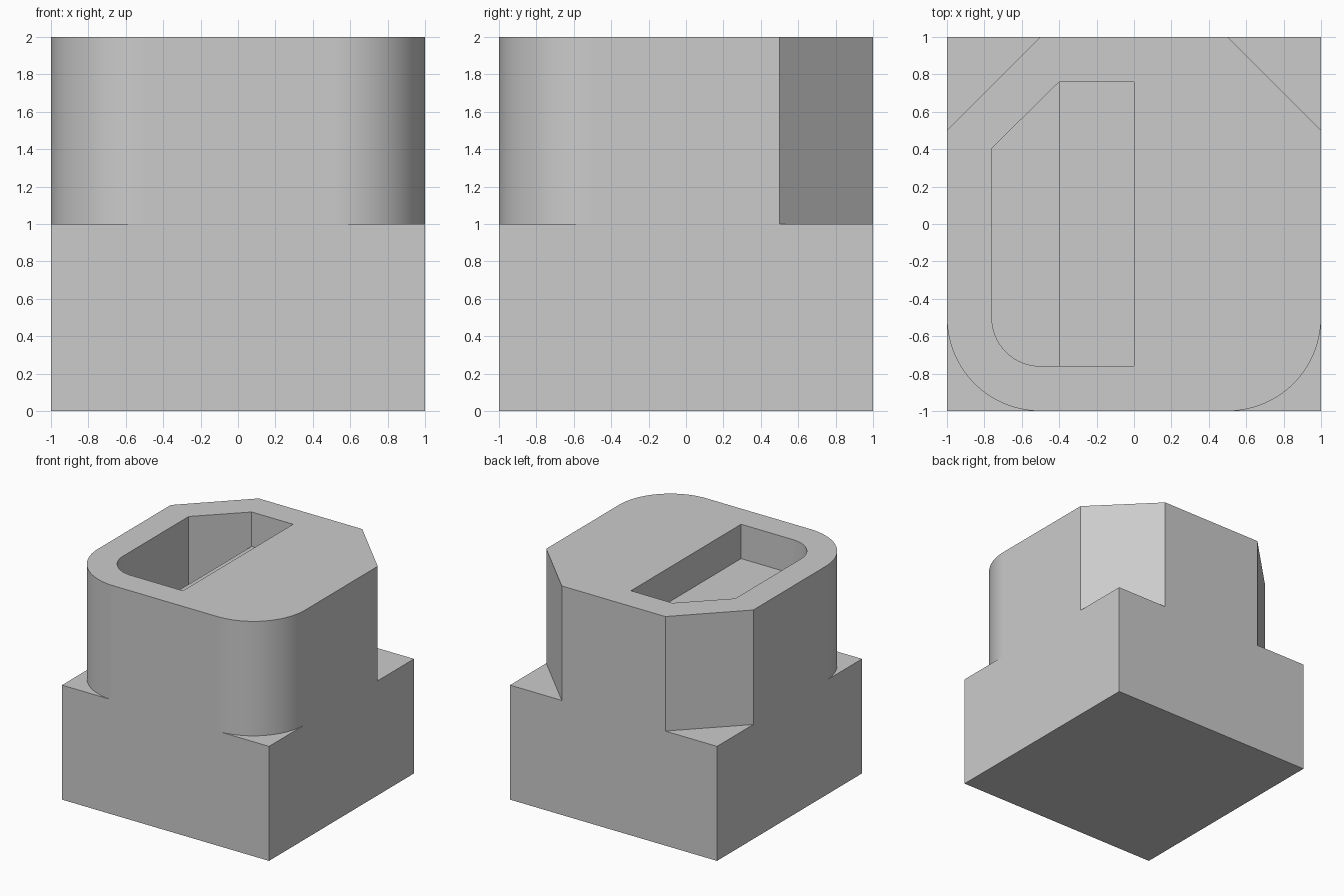
import bpy, bmesh
from math import sin, cos, pi, radians

cube = bpy.data.objects.get("Cube")
if cube:
    bpy.data.objects.remove(cube, do_unlink=True)

grey = bpy.data.materials.new("plain grey")
grey.use_nodes = True
grey.diffuse_color = (0.6, 0.6, 0.6, 1)
grey.node_tree.nodes["Principled BSDF"].inputs["Base Color"].default_value = (0.6, 0.6, 0.6, 1)


def prism(name, outline, bottom, top):
    """Extrude a flat outline between two heights."""
    bm = bmesh.new()
    face = bm.faces.new([bm.verts.new((x, y, bottom)) for x, y in outline])
    made = bmesh.ops.extrude_face_region(bm, geom=[face])["geom"]
    for v in made:
        if isinstance(v, bmesh.types.BMVert):
            v.co.z = top
    bmesh.ops.recalc_face_normals(bm, faces=bm.faces)
    mesh = bpy.data.meshes.new(name)
    bm.to_mesh(mesh)
    bm.free()
    mesh.materials.append(grey)
    obj = bpy.data.objects.new(name, mesh)
    bpy.context.collection.objects.link(obj)
    return obj


def arc(cx, cy, r, start, steps=32):
    """Quarter circle of points, counter-clockwise from the start angle."""
    return [(cx + r * cos(start + pi / 2 * i / steps),
             cy + r * sin(start + pi / 2 * i / steps)) for i in range(steps + 1)]


def cut(target, outline, bottom, top):
    """Remove a prism from the target."""
    cutter = prism("cutter", outline, bottom, top)
    cutter.hide_render = True
    mod = target.modifiers.new("cut", 'BOOLEAN')
    mod.operation = 'DIFFERENCE'
    mod.solver = 'EXACT'
    mod.object = cutter
    bpy.context.view_layer.objects.active = target
    bpy.ops.object.modifier_apply(modifier=mod.name)
    bpy.data.objects.remove(cutter, do_unlink=True)


# Solid block
body = prism("stepped_block", [(-1, -1), (1, -1), (1, 1), (-1, 1)], 0, 2)

# Upper half: rounded front corners, chamfered back corners
round_corner = arc(0.5, -0.5, 0.5, -pi / 2) + [(1.2, -0.5), (1.2, -1.2), (0.5, -1.2)]
chamfer_corner = [(1.2, 0.3), (1.2, 1.2), (0.3, 1.2)]
for side in (1, -1):
    for corner in (round_corner, chamfer_corner):
        cut(body, [(side * x, y) for x, y in corner], 1, 2.2)

# Pocket on one side: deep outer part, shallow ledge towards the middle
wall, ledge = 0.76, -0.4
deep = [(ledge, wall), (-wall, 0.405)] + arc(-0.5, -0.5, 0.26, pi) + [(ledge, -wall)]
cut(body, [(ledge, -wall), (0, -wall), (0, wall), (ledge, wall)] + deep[1:-1], 1.7, 2.2)
cut(body, deep, 1.0, 1.9)

# Smooth round corners, crisp edges elsewhere
bpy.ops.object.select_all(action='DESELECT')
body.select_set(True)
bpy.context.view_layer.objects.active = body
bpy.ops.object.shade_smooth_by_angle(angle=radians(30))
normals = body.modifiers.new("flat_face_normals", 'WEIGHTED_NORMAL')
normals.keep_sharp = True
